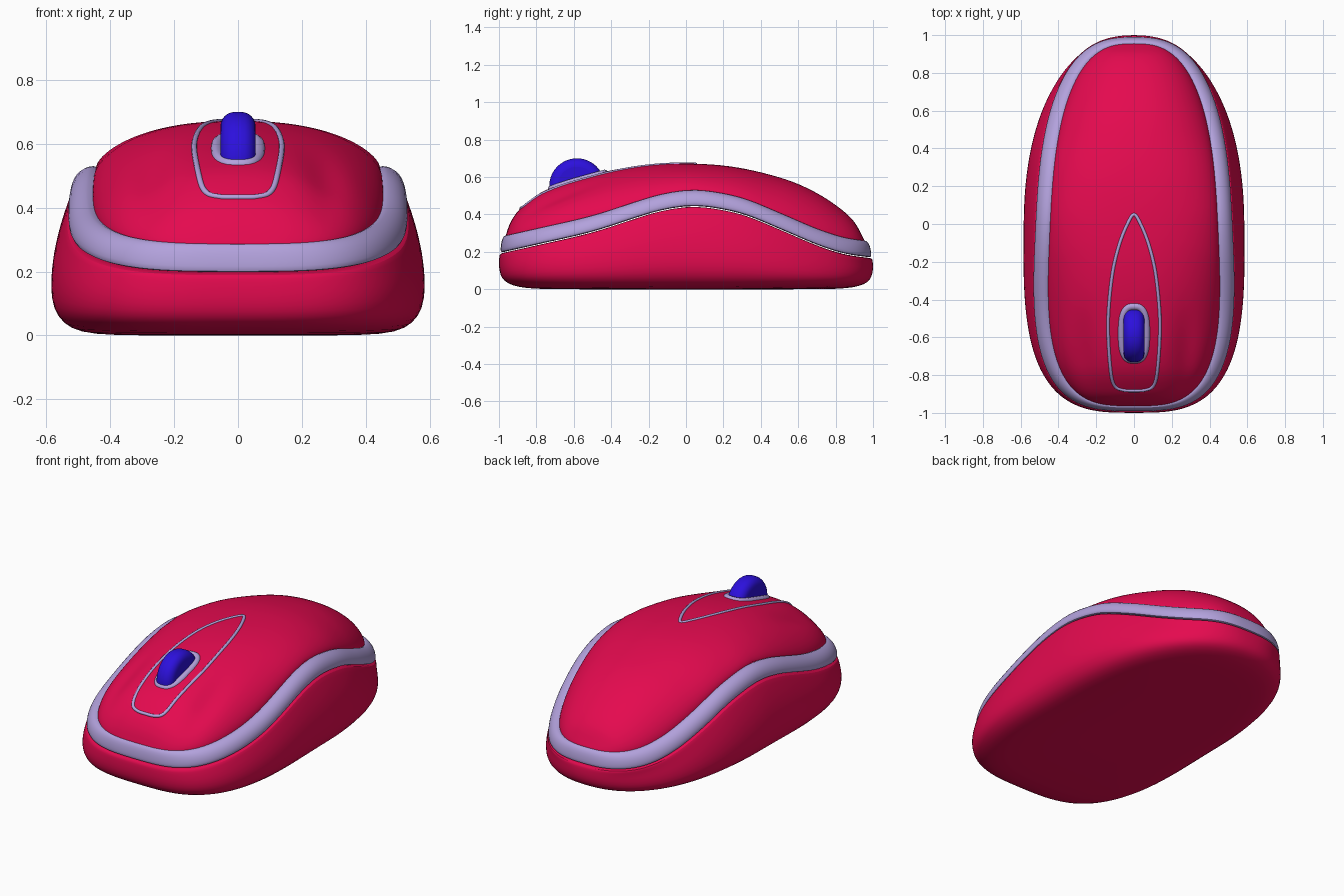
import bpy, bmesh, math

if "Cube" in bpy.data.objects:
    bpy.data.objects.remove(bpy.data.objects["Cube"])

N = 128  # points around every outline


def material(name, rgb):
    m = bpy.data.materials.new(name)
    m.diffuse_color = (*rgb, 1)
    m.use_nodes = True
    m.node_tree.nodes["Principled BSDF"].inputs["Base Color"].default_value = m.diffuse_color
    return m


RED = material("red", (0.78, 0.003, 0.078))
LAVENDER = material("lavender", (0.45, 0.36, 0.72))
BLUE = material("blue", (0.025, 0.005, 0.72))


def interp(pts, v):
    """Smooth curve through (v, value) points."""
    v = min(max(v, pts[0][0]), pts[-1][0])
    i = 0
    while i < len(pts) - 2 and v > pts[i + 1][0]:
        i += 1

    def slope(k):
        a, b = pts[max(k - 1, 0)], pts[min(k + 1, len(pts) - 1)]
        return (b[1] - a[1]) / (b[0] - a[0])
    (x0, y0), (x1, y1) = pts[i], pts[i + 1]
    h = x1 - x0
    t = (v - x0) / h
    return ((2*t**3 - 3*t**2 + 1) * y0 + (t**3 - 2*t**2 + t) * h * slope(i)
            + (3*t**2 - 2*t**3) * y1 + (t**3 - t**2) * h * slope(i + 1))


# Side-view curves: seam between base and band, and the crown of the top shell
SEAM = [(-1, .19), (-.8, .235), (-.5, .305), (-.25, .385), (-.1, .43), (0, .445), (.1, .44),
        (.3, .40), (.5, .32), (.7, .235), (.85, .187), (1, .165)]
CROWN = [(-.965, .285), (-.94, .355), (-.89, .427), (-.76, .525), (-.5, .612), (-.25, .66), (0, .672),
         (.25, .655), (.5, .598), (.66, .535), (.8, .45), (.9, .36), (.955, .26)]
W_IN, L_IN, TAPER = .444, (.965, .955), .047
FRONT_N, BACK_N = 3.2, 2.75  # squareness of the band outline


def seam(y):
    return interp(SEAM, y)


def band_top(y):
    return seam(y) + .083


def outline(w, front, back, taper, back_n=BACK_N):
    """Blunt-fronted, rounder-backed plan outline."""
    pts = []
    for i in range(N):
        t = 2 * math.pi * i / N
        c, s = math.cos(t), math.sin(t)
        n, length = (FRONT_N, front) if s < 0 else (back_n, back)
        y = length * math.copysign(abs(s) ** (2 / n), s)
        pts.append(((w - taper * y) * math.copysign(abs(c) ** (2 / n), c), y))
    return pts


def top_height(x, y):
    """Height of the top shell, including the shallow finger dents."""
    n, length = (FRONT_N, L_IN[0]) if y < 0 else (BACK_N, L_IN[1])
    w = (W_IN - TAPER * y) * max(1 - abs(y / length) ** n, 0) ** (1 / n)
    u = min(abs(x) / w, 1) if w > 1e-4 else 1
    e = band_top(y)
    bulge = max(1 - u ** 2.3, 0) ** .64
    dent = .03 * math.exp(-((abs(x) - .28) / .065) ** 2 - ((y + .7) / .2) ** 2)
    return e + (interp(CROWN, y) - e - dent) * bulge


def finish(ob, mat, angle=40):
    ob.data.materials.append(mat)
    bpy.ops.object.select_all(action='DESELECT')
    ob.select_set(True)
    bpy.context.view_layer.objects.active = ob
    bpy.ops.object.shade_smooth_by_angle(angle=math.radians(angle))
    return ob


def loft(name, rings, mat, pole=None, closed=False, subdiv=0):
    """Skin a stack of rings, optionally capped at a pole or closed on itself."""
    bm = bmesh.new()
    rows = [[bm.verts.new(p) for p in r] for r in rings]
    pairs = list(zip(rows, rows[1:])) + ([(rows[-1], rows[0])] if closed else [])
    for a, b in pairs:
        for i in range(N):
            j = (i + 1) % N
            bm.faces.new((a[i], a[j], b[j], b[i]))
    if pole:
        p = bm.verts.new(pole)
        for i in range(N):
            bm.faces.new((p, rows[0][(i + 1) % N], rows[0][i]))
    bmesh.ops.recalc_face_normals(bm, faces=bm.faces)
    me = bpy.data.meshes.new(name)
    bm.to_mesh(me)
    bm.free()
    ob = bpy.data.objects.new(name, me)
    bpy.context.collection.objects.link(ob)
    if subdiv:
        mod = ob.modifiers.new("smooth", 'SUBSURF')
        mod.levels = mod.render_levels = subdiv
    return finish(ob, mat)


# Base: (fraction of seam height, half width, half length, taper, back squareness)
LEVELS = [(0, .2, .4, 0, 2.3), (0, .40, .74, 0, 2.3), (.025, .50, .86, 0, 2.25), (.1, .552, .93, 0, 2.25),
          (.22, .58, .972, .005, 2.25), (.38, .587, .992, .01, 2.25), (.6, .577, 1.0, .02, 2.3),
          (.8, .555, 1.0, .03, 2.4), (.94, .534, .998, .04, 2.6), (.99, .526, .994, .045, 2.7),
          (1.002, .515, .98, .045, 2.75), (.99, .46, .92, .045, 2.75)]
loft("base", [[(x, y, f * seam(y)) for x, y in outline(w, l, l, k, n)] for f, w, l, k, n in LEVELS],
     RED, pole=(0, 0, 0), subdiv=1)

# Band: (half width, front, back, height above seam), a closed cross-section
BAND = [(.43, .92, .92, .004), (.505, .978, .978, .003), (.519, .99, .99, .006), (.523, .992, .991, .022),
        (.516, .989, .987, .052), (.495, .982, .978, .078), (.466, .972, .964, .09), (.444, .962, .952, .09),
        (.42, .92, .92, .06)]
loft("band", [[(x, y, seam(y) + h) for x, y in outline(w, f, b, TAPER)] for w, f, b, h in BAND],
     LAVENDER, closed=True, subdiv=1)

# Top shell: rings shrinking towards the middle, draped over the height function
edge = outline(W_IN, *L_IN, TAPER)
rings = []
for k in range(1, 33):
    s = math.sin(k / 32 * math.pi / 2)
    rings.append([(x * s, y * s, band_top(y) if k == 32 else top_height(x * s, y * s)) for x, y in edge])
loft("top_shell", rings, RED, pole=(0, 0, top_height(0, 0)))


def tube(name, pts, radius, lift, mat):
    """Closed round trim lying on the top shell."""
    cu = bpy.data.curves.new(name, 'CURVE')
    cu.dimensions = '3D'
    cu.bevel_depth, cu.bevel_resolution = radius, 3
    sp = cu.splines.new('POLY')
    sp.points.add(len(pts) - 1)
    for p, (x, y) in zip(sp.points, pts):
        p.co = (x, y, top_height(x, y) + lift, 1)
    sp.use_cyclic_u = True
    ob = bpy.data.objects.new(name, cu)
    bpy.context.collection.objects.link(ob)
    bpy.ops.object.select_all(action='DESELECT')
    ob.select_set(True)
    bpy.context.view_layer.objects.active = ob
    bpy.ops.object.convert(target='MESH')
    return finish(bpy.context.object, mat, 60)


# Teardrop trim line around the wheel
half = [(0, .05), (.03, .01), (.075, -.1), (.112, -.25), (.134, -.45), (.136, -.6), (.123, -.78),
        (.103, -.855), (.06, -.878), (0, -.882)]
loop = half + [(-x, y) for x, y in half[-2:0:-1]]
count = len(loop)
padded = [(i, loop[i % count]) for i in range(-2, count + 3)]
drop = [tuple(interp([(i, p[a]) for i, p in padded], k / 6) for a in (0, 1)) for k in range(count * 6)]
tube("teardrop_trim", drop, .009, -.002, LAVENDER)

# Capsule-shaped wheel surround
capsule = []
for k in range(64):
    t = 2 * math.pi * k / 64
    c, s = math.cos(t), math.sin(t)
    capsule.append((.066 * math.copysign(abs(c) ** .7, c), -.578 + .142 * math.copysign(abs(s) ** .7, s)))
tube("wheel_surround", capsule, .02, -.008, LAVENDER)

# Scroll wheel with rounded rims
bpy.ops.mesh.primitive_cylinder_add(vertices=64, radius=.148, depth=.11, location=(0, -.583, .552),
                                    rotation=(0, math.pi / 2, 0))
wheel = bpy.context.object
wheel.name = "scroll_wheel"
rim = wheel.modifiers.new("round", 'BEVEL')
rim.width, rim.segments = .045, 6
finish(wheel, BLUE, 40)
